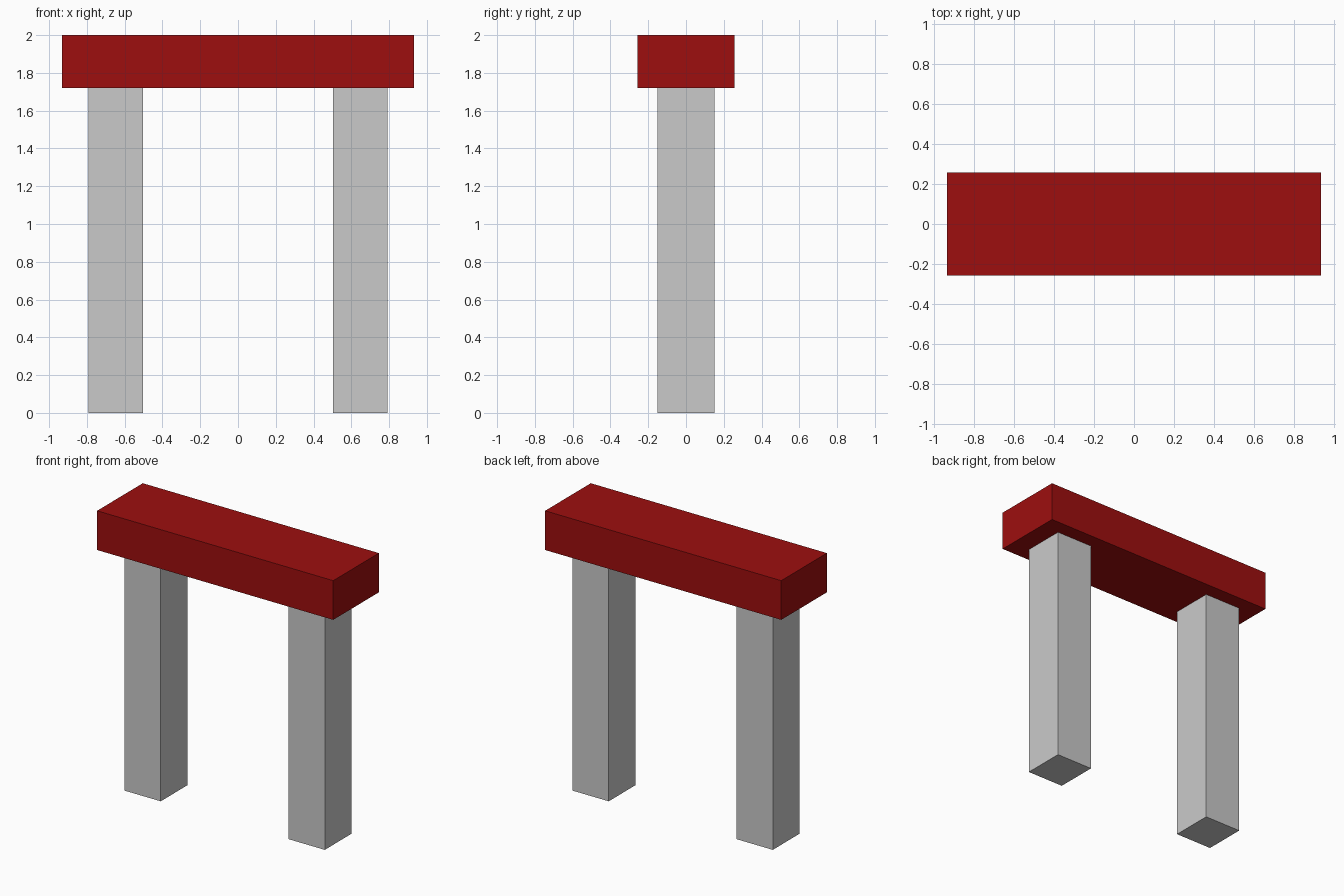
import bpy

if "Cube" in bpy.data.objects:
    bpy.data.objects.remove(bpy.data.objects["Cube"])


def material(name, colour):
    mat = bpy.data.materials.new(name)
    mat.diffuse_color = (*colour, 1.0)
    mat.use_nodes = True
    mat.node_tree.nodes["Principled BSDF"].inputs["Base Color"].default_value = mat.diffuse_color
    return mat


def box(name, centre, size, mat):
    bpy.ops.mesh.primitive_cube_add(size=1, location=centre)
    obj = bpy.context.object
    obj.name = name
    obj.scale = size
    bpy.ops.object.transform_apply(location=False, rotation=False, scale=True)
    obj.data.materials.append(mat)
    return obj


grey = material("light grey", (0.59, 0.59, 0.59))
red = material("deep red", (0.34, 0.0045, 0.0045))

HEIGHT = 2.0
BEAM_BOTTOM = 1.72

# Red beam across the top
box("top_beam", (0, 0, (HEIGHT + BEAM_BOTTOM) / 2),
    (1.865, 0.515, HEIGHT - BEAM_BOTTOM), red)

# Two square posts
for side, name in ((-1, "left_post"), (1, "right_post")):
    box(name, (side * 0.648, 0, BEAM_BOTTOM / 2),
        (0.288, 0.304, BEAM_BOTTOM), grey)
